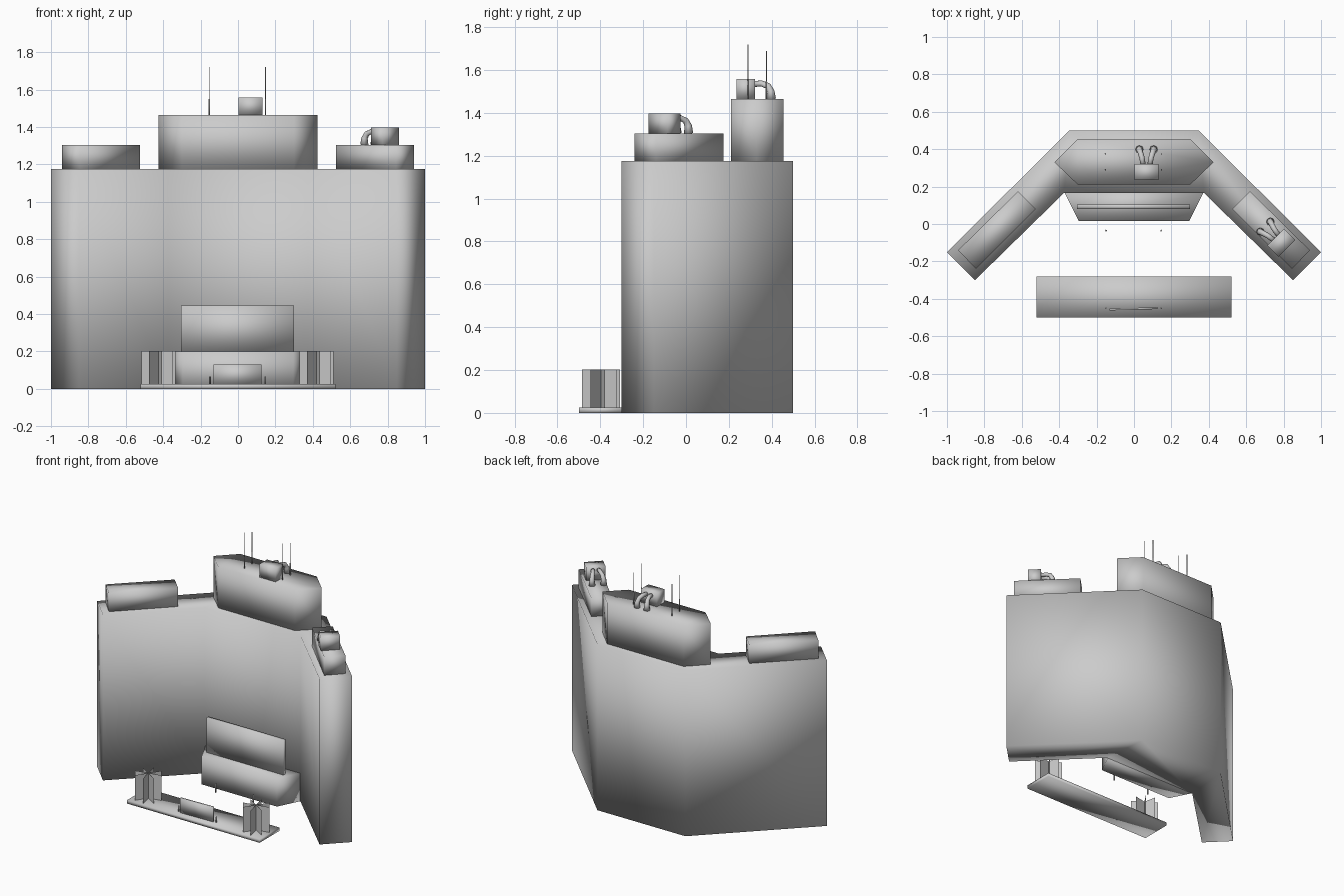
import bpy
import bmesh
from math import radians, pi, cos, sin
from mathutils import Matrix, Vector

cube = bpy.data.objects.get("Cube")
if cube:
    bpy.data.objects.remove(cube, do_unlink=True)

# Single plain grey for everything
grey = bpy.data.materials.new("concrete grey")
grey.use_nodes = True
colour = (0.6, 0.6, 0.6, 1)
grey.diffuse_color = colour
grey.node_tree.nodes["Principled BSDF"].inputs["Base Color"].default_value = colour


def finish(bm, name, matrix=None):
    if matrix:
        bm.transform(matrix)
    bmesh.ops.recalc_face_normals(bm, faces=bm.faces)
    mesh = bpy.data.meshes.new(name)
    bm.to_mesh(mesh)
    bm.free()
    mesh.materials.append(grey)
    mesh.shade_smooth()
    obj = bpy.data.objects.new(name, mesh)
    bpy.context.collection.objects.link(obj)
    return obj


def prism(name, plan, z0, z1, matrix=None):
    """Extrude a plan outline between two heights."""
    bm = bmesh.new()
    face = bm.faces.new([bm.verts.new((x, y, z0)) for x, y in plan])
    top = bmesh.ops.extrude_face_region(bm, geom=[face], use_keep_orig=True)["geom"]
    for v in top:
        if isinstance(v, bmesh.types.BMVert):
            v.co.z = z1
    return finish(bm, name, matrix)


def box(name, x0, x1, y0, y1, z0, z1, matrix=None):
    return prism(name, [(x0, y0), (x1, y0), (x1, y1), (x0, y1)], z0, z1, matrix)


def mirrored(half):
    """Complete a right-hand outline with its reflection in x."""
    return half + [(-x, y) for x, y in reversed(half)]


def rod(name, x, y, z0, z1, radius):
    bm = bmesh.new()
    bmesh.ops.create_cone(bm, segments=6, radius1=radius, radius2=radius,
                          depth=z1 - z0, cap_ends=True)
    return finish(bm, name, Matrix.Translation((x, y, (z0 + z1) / 2)))


def duct(name, path, radii, matrix):
    """Bent pipe swept through points in the yz plane."""
    bm = bmesh.new()
    pts = [Vector(p) for p in path]
    rings = []
    for i, p in enumerate(pts):
        along = (pts[min(i + 1, len(pts) - 1)] - pts[max(i - 1, 0)]).normalized()
        side = along.cross(Vector((1, 0, 0))).normalized()
        across = along.cross(side)
        rings.append([bm.verts.new(p + radii[i] * (cos(a) * side + sin(a) * across))
                      for a in (k * pi / 4 for k in range(8))])
    for low, high in zip(rings, rings[1:]):
        for k in range(8):
            n = (k + 1) % 8
            bm.faces.new((low[k], low[n], high[n], high[k]))
    bm.faces.new(rings[0])
    bm.faces.new(rings[-1])
    return finish(bm, name, matrix)


# Main angled block and front podium
prism("main_building", mirrored([(0.345, 0.5), (1, -0.15), (0.85, -0.3), (0.375, 0.165)]), 0, 1.175)
prism("entrance_podium", mirrored([(0.37, 0.165), (0.295, 0.015)]), 0, 0.2)
box("podium_panel", -0.305, 0.3, 0.08, 0.105, 0.2, 0.445)

# Roof houses
prism("central_roof_house", mirrored([(0.3, 0.455), (0.425, 0.33), (0.3, 0.21)]), 1.175, 1.465)
for s, side in ((1, "left"), (-1, "right")):
    plan = [(0.94, -0.14), (0.62, 0.175), (0.525, 0.08), (0.845, -0.24)]
    prism(side + "_roof_house", [(s * x, y) for x, y in plan], 1.175, 1.305)


# Ventilation units with bent ducts
def vent_unit(name, x, y, z, turn):
    place = Matrix.Translation((x, y, z)) @ Matrix.Rotation(radians(turn), 4, 'Z')
    box(name + "_box", -0.063, 0.063, -0.043, 0.043, 0, 0.093, place)
    for s in (-1, 1):
        path = [(s * 0.018, 0.035, 0.07), (s * 0.024, 0.075, 0.072),
                (s * 0.033, 0.105, 0.06), (s * 0.038, 0.118, 0.035), (s * 0.038, 0.12, 0)]
        duct(name + "_duct", path, [0.014, 0.014, 0.015, 0.017, 0.022], place)


vent_unit("central_vent", 0.067, 0.278, 1.465, 0)
vent_unit("left_vent", 0.787, -0.1, 1.305, 45)

# Roof aerials
for x in (-0.153, 0.147):
    for y, top in ((0.29, 1.72), (0.375, 1.69)):
        rod("aerial_base", x, y, 1.46, 1.55, 0.004)
        rod("aerial_mast", x, y, 1.5, top, 0.002)

# Forecourt slab, low panel and lamp posts
box("forecourt_slab", -0.52, 0.52, -0.5, -0.28, 0, 0.025)
prism("low_panel", [(-0.13, -0.462), (0.125, -0.455), (0.125, -0.445), (-0.13, -0.452)], 0.025, 0.13)
for x in (-0.15, 0.145):
    rod("path_post", x, -0.035, 0, 0.065, 0.005)
    rod("panel_post", x, -0.45, 0.02, 0.065, 0.004)

# Shrubs made of crossed upright sheets
for x, name in ((0.42, "left_shrub"), (-0.425, "right_shrub")):
    bm = bmesh.new()
    for k in range(4):
        a = radians(12 + 45 * k)
        dx, dy = 0.093 * cos(a), 0.09 * sin(a)
        bm.faces.new([bm.verts.new((x + s * dx, -0.397 + s * dy, z))
                      for s, z in ((-1, 0.02), (1, 0.02), (1, 0.203), (-1, 0.203))])
    finish(bm, name)
